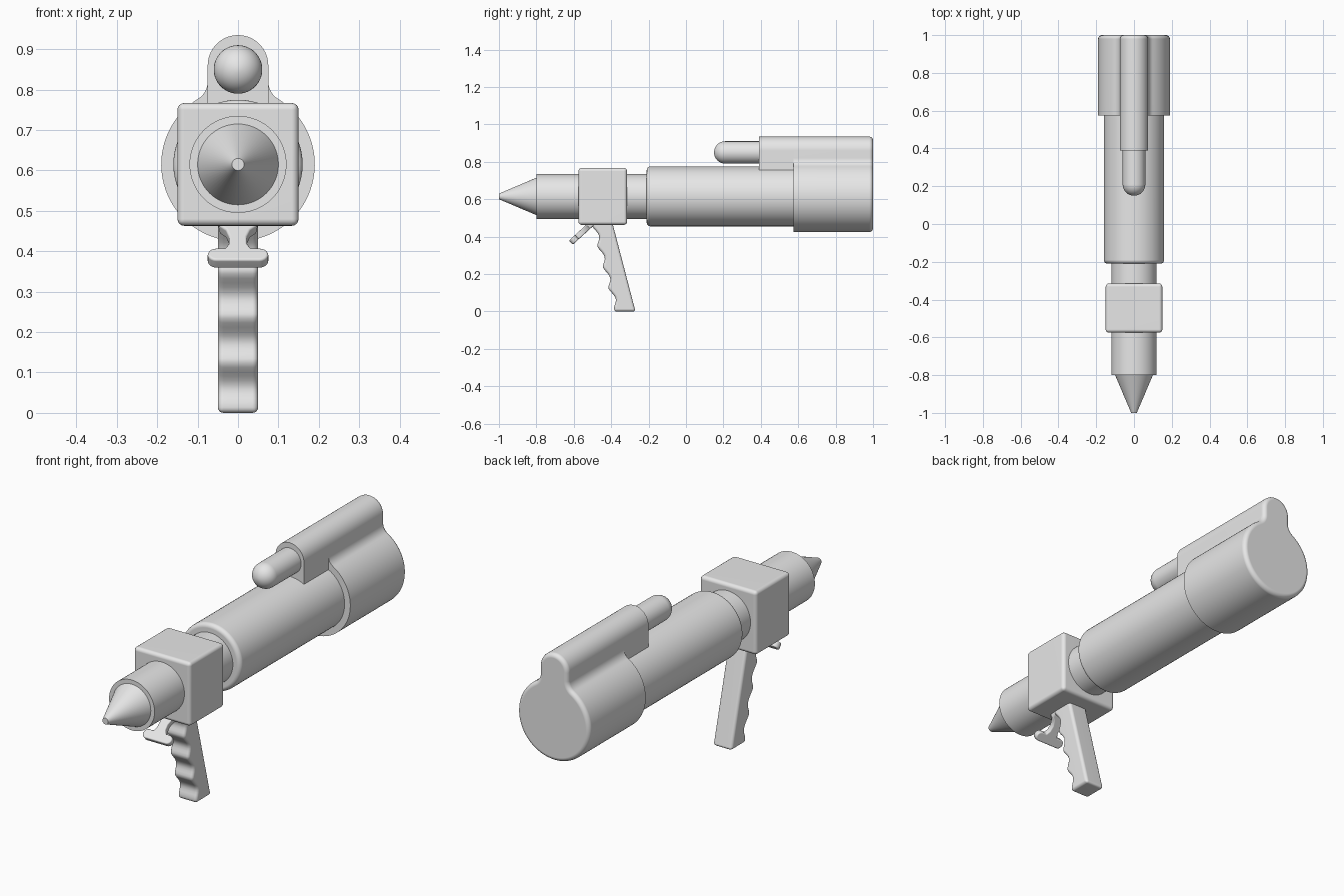
import bpy, bmesh
from math import sin, cos, pi, sqrt, atan2
from mathutils import Matrix

if "Cube" in bpy.data.objects:
    bpy.data.objects.remove(bpy.data.objects["Cube"], do_unlink=True)

grey = bpy.data.materials.new("plain grey")
grey.use_nodes = True
grey.diffuse_color = (0.8, 0.8, 0.8, 1)
grey.node_tree.nodes["Principled BSDF"].inputs["Base Color"].default_value = (0.8, 0.8, 0.8, 1)

AXIS = 0.615  # height of the barrel axis


def finish(name, bm):
    """Turn a bmesh into a smooth-shaded object with crisp corners."""
    bmesh.ops.recalc_face_normals(bm, faces=bm.faces)
    mesh = bpy.data.meshes.new(name)
    bm.to_mesh(mesh)
    bm.free()
    mesh.materials.append(grey)
    obj = bpy.data.objects.new(name, mesh)
    bpy.context.collection.objects.link(obj)
    bpy.ops.object.select_all(action='DESELECT')
    obj.select_set(True)
    bpy.context.view_layer.objects.active = obj
    bpy.ops.object.shade_smooth_by_angle(angle=0.6)
    weighted = obj.modifiers.new("even shading", 'WEIGHTED_NORMAL')
    weighted.keep_sharp = True
    return obj


def arc(cx, cz, r, a0, a1, n):
    return [(cx + r * cos(a0 + (a1 - a0) * i / n),
             cz + r * sin(a0 + (a1 - a0) * i / n)) for i in range(n + 1)]


def lathe(name, profile, z=AXIS):
    """Spin (y, radius) points about a lengthwise axis."""
    bm = bmesh.new()
    vs = [bm.verts.new((r, y, z)) for y, r in profile]
    es = [bm.edges.new(pair) for pair in zip(vs, vs[1:])]
    bmesh.ops.spin(bm, geom=vs + es, cent=(0, 0, z), axis=(0, 1, 0),
                   angle=2 * pi, steps=64)
    bmesh.ops.remove_doubles(bm, verts=bm.verts, dist=0.0001)
    return finish(name, bm)


def prism(outline, y0, y1):
    """Extrude an (x, z) outline along y."""
    bm = bmesh.new()
    face = bm.faces.new([bm.verts.new((x, y0, z)) for x, z in outline])
    new = bmesh.ops.extrude_face_region(bm, geom=[face])["geom"]
    moved = [v for v in new if isinstance(v, bmesh.types.BMVert)]
    bmesh.ops.translate(bm, verts=moved, vec=(0, y1 - y0, 0))
    bmesh.ops.recalc_face_normals(bm, faces=bm.faces)
    return bm


def round_edges(bm, width, rule):
    bmesh.ops.bevel(bm, geom=[e for e in bm.edges if rule(e)], offset=width,
                    segments=4, profile=0.5, affect='EDGES')


def is_corner(e):
    return e.calc_face_angle(0) > 0.8


def mirrored(half):
    return half + [(-x, z) for x, z in reversed(half) if abs(x) > 0.0001]


# Nose cone and slim front barrel
lathe("front_barrel", [(-1, 0), (-1, 0.015), (-0.8, 0.1), (-0.8, 0.12),
                       (-0.15, 0.12), (-0.15, 0)])

# Main tube with a rounded front rim
rim = arc(-0.19, 0.14, 0.02, pi, pi / 2, 5)
lathe("main_tube", [(-0.21, 0)] + rim + [(0.6, 0.16), (0.6, 0)])

# Round-nosed rod ahead of the top housing
nose = arc(0.21, 0, 0.06, pi, pi / 2, 10)
lathe("sight_rod", nose + [(0.45, 0.06), (0.45, 0)], z=0.85)

# Square block around the barrel
bm = prism([(-0.15, 0.463), (0.15, 0.463), (0.15, 0.767), (-0.15, 0.767)], -0.575, -0.315)
round_edges(bm, 0.017, is_corner)
finish("grip_block", bm)

# Rear drum flowing through a fillet into the raised housing
R, W, F = 0.19, 0.075, 0.05
fx = W + F
fz = sqrt((R + F) ** 2 - fx ** 2)
tangent = atan2(fz, fx)
half = arc(0, AXIS, R, -pi / 2, tangent, 40)
half += arc(fx, AXIS + fz, F, tangent + pi, pi, 8)[1:]
half += arc(0, 0.86, W, 0, pi / 2, 14)
half[0] = (0, half[0][1])
half[-1] = (0, half[-1][1])
bm = prism(mirrored(half), 0.575, 1.0)
round_edges(bm, 0.02, lambda e: all(v.co.y > 0.99 for v in e.verts))
finish("rear_drum", bm)

# Forward part of the top housing
half = [(W, 0.755)] + arc(0, 0.86, W, 0, pi / 2, 14)
half[-1] = (0, half[-1][1])
finish("top_housing", prism(mirrored(half), 0.39, 0.575))

# Pistol grip with finger scallops, drawn sideways then turned
outline = [(-0.27, 0), (-0.395, 0.48), (-0.51, 0.48)]
steps = 40
for i in range(steps + 1):
    z = 0.465 - 0.44 * i / steps
    wave = 0.5 - 0.5 * cos(2 * pi * (z - 0.012) / 0.112)
    outline.append((-0.505 + 0.265 * (0.465 - z) + 0.024 * wave ** 0.8, z))
outline.append((-0.385, 0))
bm = prism(outline, -0.05, 0.05)
round_edges(bm, 0.014, is_corner)
bmesh.ops.rotate(bm, verts=bm.verts, cent=(0, 0, 0), matrix=Matrix.Rotation(pi / 2, 3, 'Z'))
finish("pistol_grip", bm)

# T-shaped trigger, slanting forward from under the block
half = [(0, 0.02), (0.05, 0.02), (0.045, -0.01), (0.03, -0.025), (0.022, -0.05),
        (0.023, -0.075), (0.032, -0.092)]
half += arc(0.053, -0.114, 0.022, pi / 2, -pi / 2, 10) + [(0, -0.136)]
bm = prism(mirrored(half), -0.015, 0.015)
round_edges(bm, 0.006, is_corner)
trigger = finish("trigger", bm)
trigger.rotation_euler.x = -0.83
trigger.location = (0, -0.515, 0.46)
